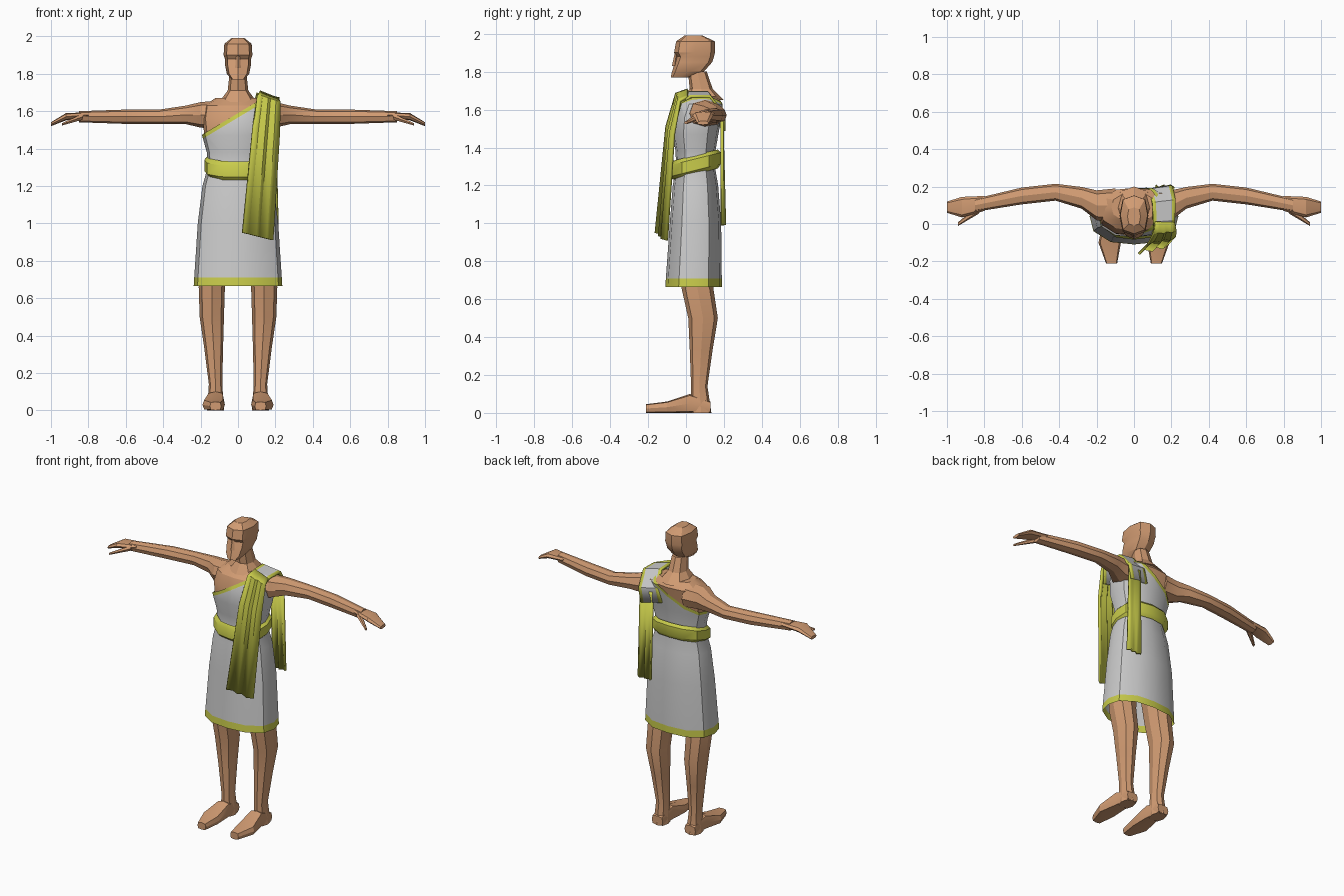
import bpy, bmesh, math
from mathutils import Vector

cube = bpy.data.objects.get("Cube")
if cube:
    bpy.data.objects.remove(cube, do_unlink=True)


def material(name, *color):
    mat = bpy.data.materials.new(name)
    mat.use_nodes = True
    mat.diffuse_color = (*color, 1)
    shader = next(node for node in mat.node_tree.nodes if node.type == 'BSDF_PRINCIPLED')
    shader.inputs["Base Color"].default_value = (*color, 1)
    return mat


skin = material("tan_skin", .64, .33, .17)
cloth = material("pale_grey_cloth", .6, .6, .6)
trim = material("yellow_green_trim", .58, .6, .07)


def finish(name, bm, materials, angle=25, mirrored=False):
    bmesh.ops.recalc_face_normals(bm, faces=bm.faces)
    mesh = bpy.data.meshes.new(name)
    bm.to_mesh(mesh)
    bm.free()
    part = bpy.data.objects.new(name, mesh)
    bpy.context.collection.objects.link(part)
    for mat in materials:
        mesh.materials.append(mat)
    bpy.ops.object.select_all(action='DESELECT')
    part.select_set(True)
    bpy.context.view_layer.objects.active = part
    bpy.ops.object.shade_smooth_by_angle(angle=math.radians(angle))
    if mirrored:
        part.modifiers.new("mirror", 'MIRROR')
    return part


def loft(rings, axis='z', sides=8, power=2.5, caps=True):
    """Join rounded-box rings of (position, centre a, centre b, radius a, radius b)."""
    bm = bmesh.new()
    loops = []
    for along, centre_a, centre_b, radius_a, radius_b in rings:
        loop = []
        for i in range(sides):
            angle = math.tau * i / sides
            cos, sin = math.cos(angle), math.sin(angle)
            reach = (abs(cos) ** power + abs(sin) ** power) ** (-1 / power)
            a = centre_a + radius_a * cos * reach
            b = centre_b + radius_b * sin * reach
            place = {'x': (along, a, b), 'y': (a, along, b), 'z': (a, b, along)}
            loop.append(bm.verts.new(place[axis]))
        loops.append(loop)
    for lower, upper in zip(loops, loops[1:]):
        for i in range(sides):
            bm.faces.new((lower[i - 1], lower[i], upper[i], upper[i - 1]))
    if caps:
        bm.faces.new(loops[0])
        bm.faces.new(loops[-1])
    return bm


def column(profile, depth, **options):
    """Upright form on the centre plane from (height, y, half width)."""
    return loft([(z, 0, y, r, r * depth) for z, y, r in profile], **options)


def limb(name, joints, axis, flat, **options):
    """Mirrored pair of limbs from (position, centre a, centre b, radius)."""
    rings = [(t, a, b, r, r * flat) for t, a, b, r in joints]
    finish(name, loft(rings, axis, **options), [skin], mirrored=True)


def ribbon(name, path, widths, skew, stops, fold, materials):
    """Strip of cloth along a path, pleated more toward its end."""
    bm = bmesh.new()
    rows = []
    for k, point in enumerate(path):
        t = k / (len(path) - 1)
        half = widths[0] + (widths[1] - widths[0]) * t
        across = Vector((half, -skew * t, skew))
        pleat = Vector((0, fold * t, 0))
        rows.append([bm.verts.new(Vector(point) + across * s + pleat * (i % 2))
                     for i, s in enumerate(stops)])
    for upper, lower in zip(rows, rows[1:]):
        for i in range(1, len(stops)):
            face = bm.faces.new((upper[i - 1], upper[i], lower[i], lower[i - 1]))
            border = i in (1, len(stops) - 1)
            face.material_index = int(border and len(materials) > 1)
    shell = finish(name, bm, materials).modifiers.new("thickness", 'SOLIDIFY')
    shell.thickness = .014
    shell.offset = 0


# Torso, neck and head
bust = [(1.3, .05, .15), (1.38, .05, .155), (1.47, .05, .18),
        (1.56, .06, .19), (1.63, .08, .18), (1.67, .09, .12)]
finish("torso", column(bust, .63, sides=12), [skin])
finish("neck", column([(1.65, .09, .1), (1.71, .08, .055), (1.8, .06, .045)], 1.1), [skin])
finish("head", column([(1.77, -.03, .036), (1.8, .01, .06), (1.85, .04, .07),
                       (1.88, .05, .07), (1.9, .045, .077), (1.96, .05, .073),
                       (1.99, .04, .035)], 1.4, power=3), [skin])
finish("nose", column([(1.83, -.06, .016), (1.9, -.05, .01)], .9, sides=4), [skin])

# Arms, hands and thumbs
limb("arms", [(.1, .1, 1.58, .09), (.2, .1, 1.58, .08), (.28, .14, 1.58, .058),
              (.42, .17, 1.57, .045), (.6, .15, 1.57, .045), (.85, .1, 1.57, .035)], 'x', .85)
limb("hands", [(.8, .11, 1.58, .04), (.92, .09, 1.57, .055), (1, .09, 1.53, .03)], 'x', .35)
limb("thumbs", [(.83, .08, 1.57, .025), (.94, 0, 1.53, .01)], 'x', .7, sides=6)

# Legs, and feet with soles resting on the ground
limb("legs", [(.9, .12, .05, .08), (.66, .14, .06, .07), (.5, .14, .09, .065),
              (.33, .13, .08, .05), (.14, .12, .07, .036), (0, .12, .08, .045)], 'z', 1.2)
steps = [(.13, .12, .04, .03), (.02, .12, .045, .05), (-.1, .13, .06, .03), (-.21, .12, .03, .023)]
feet = loft([(y, x, high, wide, high) for y, x, wide, high in steps], 'y', power=4)
finish("feet", feet, [skin], mirrored=True)

# Tunic: open tube cut along a slanted neckline, with a band at neck and hem
skirt = [(.665, .04, .237), (1, .05, .215), (1.2, .05, .19)]
bm = column(skirt + [(z, y, r + .012) for z, y, r in bust], .63,
            sides=12, caps=False)
slant = Vector((-.6, 0, 1)).normalized()
neckline = Vector((-.19, 0, 1.475))
band = neckline - slant * .02
hem = Vector((0, 0, .71))
for point, normal, trimmed in ((neckline, slant, True), (band, slant, False),
                               (hem, Vector((0, 0, 1)), False)):
    bmesh.ops.bisect_plane(bm, geom=bm.verts[:] + bm.edges[:] + bm.faces[:],
                           plane_co=point, plane_no=normal, clear_outer=trimmed)
for face in bm.faces:
    middle = face.calc_center_median()
    face.material_index = int(middle.z < hem.z or (middle - band).dot(slant) > 0)
finish("tunic", bm, [cloth, trim], 35)

# Belt, dipping toward the front
bm = column([(1.26, .05, .16), (1.28, .05, .18), (1.34, .05, .18), (1.36, .05, .16)],
            .74, sides=12, caps=False)
for vert in bm.verts:
    vert.co.z += (vert.co.y - .05) / 4
finish("belt", bm, [trim], 35)

# Shoulder strap with trimmed borders
ribbon("shoulder_strap",
       [(.145, -.05, 1.57), (.16, -.03, 1.65), (.16, .02, 1.68),
        (.16, .12, 1.68), (.14, .19, 1.59), (.12, .19, 1.5)],
       (.05, .07), -.012, (-1, -.7, .7, 1), 0, [cloth, trim])

# Sash hanging in front and behind
pleats = (-1, -.6, -.1, .1, .6, 1)
ribbon("front_sash",
       [(.165, .01, 1.685), (.165, -.045, 1.665), (.15, -.09, 1.49), (.105, -.14, .93)],
       (.05, .08), -.02, pleats, .02, [trim])
ribbon("back_sash", [(.155, .19, 1.57), (.165, .205, .99)],
       (.045, .05), 0, pleats, -.015, [trim])
